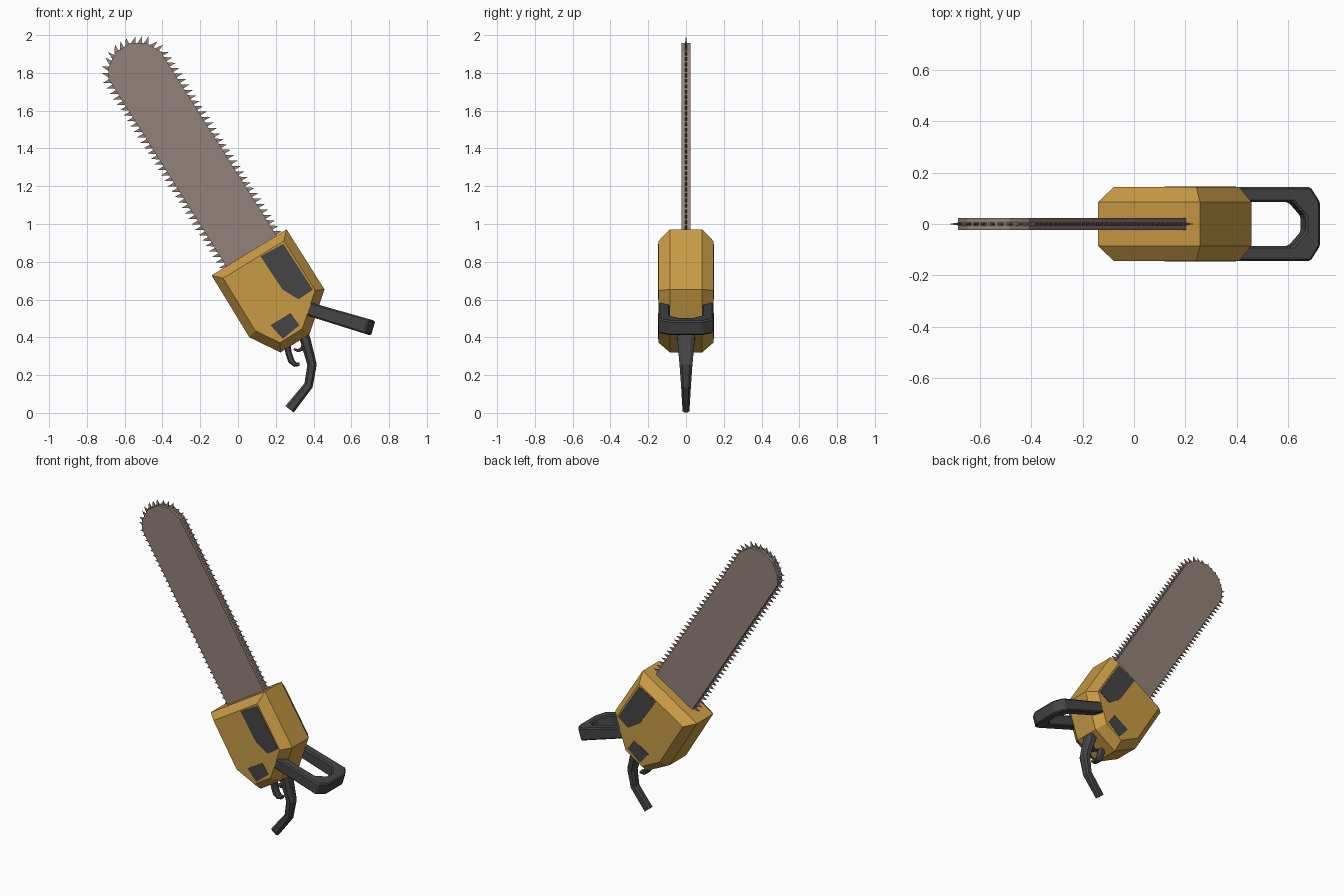
import bpy, bmesh, math
from mathutils import Vector

if "Cube" in bpy.data.objects:
    bpy.data.objects.remove(bpy.data.objects["Cube"])


def material(name, rgb):
    m = bpy.data.materials.new(name)
    m.diffuse_color = (*rgb, 1)
    m.use_nodes = True
    m.node_tree.nodes["Principled BSDF"].inputs["Base Color"].default_value = m.diffuse_color
    return m


YELLOW = material("yellow_plastic", (0.58, 0.33, 0.06))
DARK = material("dark_rubber", (0.06, 0.06, 0.06))
STEEL = material("steel", (0.29, 0.22, 0.195))


def finish(bm, name, mat):
    bmesh.ops.recalc_face_normals(bm, faces=bm.faces)
    me = bpy.data.meshes.new(name)
    bm.to_mesh(me)
    bm.free()
    me.materials.append(mat)
    ob = bpy.data.objects.new(name, me)
    bpy.context.collection.objects.link(ob)
    return ob


def bridge(bm, rings):
    """Skin a list of equal-sized vertex rings and cap both ends."""
    n = len(rings[0])
    for a, b in zip(rings, rings[1:]):
        for i in range(n):
            j = (i + 1) % n
            bm.faces.new((a[i], a[j], b[j], b[i]))
    return [bm.faces.new(rings[0]), bm.faces.new(rings[-1])]


def prism(bm, outline, y0, y1):
    """Extrude a front-view (x, z) outline from y0 to y1."""
    return bridge(bm, [[bm.verts.new((x, y, z)) for x, z in outline] for y in (y0, y1)])


def swept_bar(name, path, mat):
    """Chamfered bar along (x, z, half thickness, half width) stations."""
    bm = bmesh.new()
    pts = [Vector((x, 0, z)) for x, z, _, _ in path]
    rings = []
    for i, (_, _, t, w) in enumerate(path):
        d = (pts[min(i + 1, len(pts) - 1)] - pts[max(i - 1, 0)]).normalized()
        side = Vector((-d.z, 0, d.x))
        octagon = [(1, .55), (.55, 1), (-.55, 1), (-1, .55),
                   (-1, -.55), (-.55, -1), (.55, -1), (1, -.55)]
        rings.append([bm.verts.new(pts[i] + side * a * t + Vector((0, b * w, 0)))
                      for a, b in octagon])
    bridge(bm, rings)
    return finish(bm, name, mat)


# Motor housing: extruded outline with wide chamfers on both sides
housing = [(-.14, .728), (.257, .972), (.458, .654), (.378, .416), (.225, .32), (.06, .40)]
bm = bmesh.new()
caps = prism(bm, housing, -.085, .085)
bmesh.ops.recalc_face_normals(bm, faces=bm.faces)
bmesh.ops.inset_individual(bm, faces=caps, thickness=.045, use_even_offset=True)
for f in caps:
    for v in f.verts:
        v.co.y = math.copysign(.145, v.co.y)
finish(bm, "motor_housing", YELLOW)

# Dark side panels, mirrored front and back
panels = {
    "large_panel": [(.119, .829), (.24, .895), (.397, .652), (.32, .601), (.235, .654)],
    "small_panel": [(.172, .464), (.278, .529), (.325, .464), (.237, .392)],
}
for name, outline in panels.items():
    bm = bmesh.new()
    for s in (-1, 1):
        prism(bm, outline, s * .135, s * .147)
    finish(bm, name, DARK)

# Guide bar with rounded tip, base sunk into the housing
bar = [(-.03, .725), (-.685, 1.767), (-.685, 1.83), (-.648, 1.91), (-.569, 1.958),
       (-.484, 1.958), (-.41, 1.913), (.225, .905)]
bm = bmesh.new()
prism(bm, bar, -.023, .023)
finish(bm, "guide_bar", STEEL)

# Chain teeth: thin leaning spikes spaced along the bar edge
bm = bmesh.new()
step, carry = .034, .06
for a, b in zip(bar, bar[1:]):
    a, b = Vector((a[0], 0, a[1])), Vector((b[0], 0, b[1]))
    d = (b - a).normalized()
    out = Vector((-d.z, 0, d.x))
    while carry < (b - a).length:
        p = a + d * carry - out * .003
        base = [bm.verts.new(p + d * u + Vector((0, v, 0)))
                for u, v in ((-.013, -.006), (.013, -.006), (.013, .006), (-.013, .006))]
        tip = bm.verts.new(p + out * .04 + d * .014)
        bm.faces.new(base)
        for i in range(4):
            bm.faces.new((base[i], base[(i + 1) % 4], tip))
        carry += step
    carry -= (b - a).length
finish(bm, "chain_teeth", STEEL)

# U-shaped carrying handle, drawn in its tilted plane as (reach, y)
half = [(-.02, .085), (.235, .085), (.285, .03)]
outer = [(.345, .085), (.305, .145), (-.02, .145)]
loop = half + [(s, -y) for s, y in half[::-1]]
loop += [(s, -y) for s, y in outer[::-1]] + outer
along, up = Vector((.958, 0, -.287)), Vector((.287, 0, .958))
origin = Vector((.385, 0, .547))
bm = bmesh.new()
bridge(bm, [[bm.verts.new(origin + along * s + Vector((0, y, 0)) + up * h * (.036 + .014 * s))
             for s, y in loop] for h in (-1, 1)])
carry_handle = finish(bm, "carry_handle", DARK)
bev = carry_handle.modifiers.new("chamfer", 'BEVEL')
bev.width, bev.segments = .008, 1

# Rear grip, tapering toward its tip
swept_bar("rear_grip", [(.33, .46, .03, .05), (.357, .385, .028, .046), (.392, .255, .025, .034),
                        (.373, .145, .024, .026), (.273, .019, .028, .018)], DARK)

# Trigger guard hook and trigger
swept_bar("trigger_guard", [(.262, .38, .014, .025), (.267, .32, .017, .025), (.282, .275, .017, .024),
                            (.302, .256, .013, .022), (.325, .257, .009, .02)], DARK)
swept_bar("trigger", [(.35, .36, .012, .018), (.338, .338, .011, .018),
                      (.318, .329, .008, .016), (.295, .338, .005, .013)], DARK)
